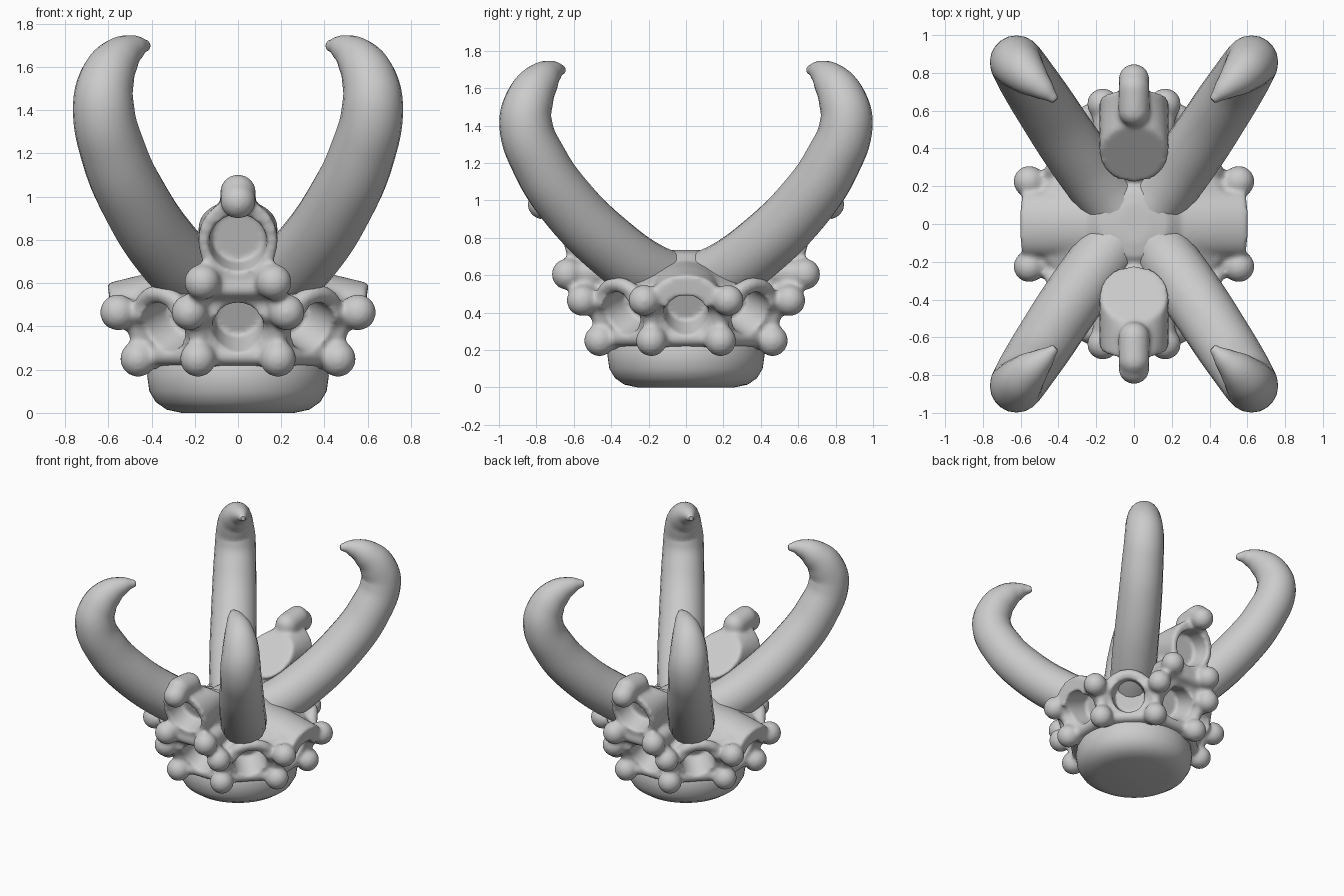
import bpy, bmesh
from math import sin, cos, pi
from mathutils import Vector, Matrix

if "Cube" in bpy.data.objects:
    bpy.data.objects.remove(bpy.data.objects["Cube"])


def loft(bm, rings):
    # closed skin through rings of points
    vs = [[bm.verts.new(p) for p in r] for r in rings]
    n = len(vs[0])
    fs = [bm.faces.new(vs[0][::-1]), bm.faces.new(vs[-1])]
    for a, b in zip(vs, vs[1:]):
        for i in range(n):
            j = (i + 1) % n
            fs.append(bm.faces.new((a[i], a[j], b[j], b[i])))
    bmesh.ops.recalc_face_normals(bm, faces=fs)


def ellipse(c, u, v, n=32):
    c, u, v = Vector(c), Vector(u), Vector(v)
    return [c + u * cos(2 * pi * i / n) + v * sin(2 * pi * i / n) for i in range(n)]


def rod(bm, a, b, ra, rb=None):
    a, b = Vector(a), Vector(b)
    rb = ra if rb is None else rb
    q = (b - a).to_track_quat('Z', 'Y')
    u, v = q @ Vector((1, 0, 0)), q @ Vector((0, 1, 0))
    loft(bm, [ellipse(a, u * ra, v * ra), ellipse(b, u * rb, v * rb)])


def ball(bm, c, r):
    bmesh.ops.create_uvsphere(bm, u_segments=24, v_segments=16, radius=r,
                              matrix=Matrix.Translation(c))


def finish(name, bm):
    me = bpy.data.meshes.new(name)
    bm.to_mesh(me)
    bm.free()
    ob = bpy.data.objects.new(name, me)
    bpy.context.collection.objects.link(ob)
    return ob


def smooth(ob):
    ob.data.polygons.foreach_set("use_smooth", [True] * len(ob.data.polygons))


def octagon(a, b, z):
    # a = corner x near the front, b = corner y of front
    return [Vector(p + (z,)) for p in ((a, -b), (b, -a), (b, a), (a, b),
                                       (-a, b), (-b, a), (-b, -a), (-a, -b))]


# rounded foot
bm = bmesh.new()
profile = [(.26, 0), (.33, .015), (.38, .05), (.41, .1), (.42, .17), (.41, .24), (.36, .32)]
loft(bm, [ellipse((0, 0, z), (r, 0, 0), (0, r, 0), 64) for r, z in profile])
smooth(finish("foot", bm))

# body core with the hub the horns grow from
bm = bmesh.new()
cut = bmesh.new()
loft(bm, [octagon(.15, .36, .19), octagon(.175, .43, .25), octagon(.205, .51, .46),
          octagon(.19, .46, .55), octagon(.14, .33, .62), octagon(.08, .2, .67)])
loft(bm, [ellipse((0, 0, z), (x, 0, 0), (0, y, 0)) for x, y, z in
          ((.3, .25, .5), (.27, .24, .62), (.24, .22, .68), (.18, .18, .72), (.08, .1, .735))])

# two rows of studs with connecting ribs and a round socket in each panel
low, high = octagon(.185, .462, .25), octagon(.225, .555, .465)
inner = Vector((0, 0, .4))
for i in range(8):
    j = (i + 1) % 8
    for row in (low, high):
        ball(bm, row[i], .084)
        rod(bm, row[i], row[i].lerp(inner, .35), .06, .08)
        k, l = row[i].lerp(inner, .1), row[j].lerp(inner, .1)
        rod(bm, k, l, .045)
    rod(bm, low[i].lerp(inner, .1), high[i].lerp(inner, .1), .045)
    mid_l, mid_h = (low[i] + low[j]) / 2, (high[i] + high[j]) / 2
    n = (high[j] - high[i]).cross(mid_h - mid_l).normalized()
    if n.xy.dot(mid_l.xy) < 0:
        n = -n
    c = mid_l.lerp(mid_h, .62)
    # upper arch over the socket
    up = (mid_h - mid_l).normalized()
    side = (high[j] - high[i]).normalized()
    arc = [c - n * .06 + side * .16 * cos(pi * t / 7) + up * .16 * sin(pi * t / 7) for t in range(8)]
    for p0, p1 in zip(arc, arc[1:]):
        rod(bm, p0, p1, .04)
    rod(cut, c - n * .19, c + n * .2, .11, .135)

for s in (-1, 1):
    # side hoods
    loft(bm, [ellipse((s * .15, 0, .56), (0, .2, 0), (0, 0, .13)),
              ellipse((s * .42, 0, .52), (0, .18, 0), (0, 0, .125)),
              ellipse((s * .59, 0, .5), (0, .17, 0), (.015 * s, 0, .1))])
    # front and back upright cups: flat slanted inner disc, socket facing outward
    loft(bm, [ellipse((0, s * .365, .865), (.183, 0, 0), (0, s * .155, .12)),
              ellipse((0, s * .66, .79), (.183, 0, 0), (0, s * .055, .2))])
    rod(bm, (0, s * .3, .55), (0, s * .5, .75), .16)
    axis = Vector((0, s * .96, -.26))
    c = Vector((0, s * .655, .785))
    rod(cut, c - axis * .14, c + axis * .12, .125, .145)
    # studs under the cup
    for t in (-1, 1):
        p = Vector((t * .165, s * .635, .605))
        ball(bm, p, .084)
        rod(bm, p, (t * .13, s * .4, .62), .06, .08)
        rod(bm, (t * .15, s * .58, .6), (t * .2, s * .5, .47), .05)
    rod(bm, (-.16, s * .57, .58), (.16, s * .57, .58), .05)
    # hooked knob on top
    ball(bm, (0, s * .765, .98), .083)
    ball(bm, (0, s * .72, 1.02), .083)
    ball(bm, (0, s * .6, 1.01), .083)
    rod(bm, (0, s * .6, 1.01), (0, s * .72, 1.02), .083)
    rod(bm, (0, s * .6, .88), (0, s * .6, 1.01), .083)

body = finish("studded_body", bm)
cutter = finish("socket_cutter", cut)
cutter.hide_render = True


def remesh(size):
    m = body.modifiers.new("fuse", 'REMESH')
    m.mode = 'VOXEL'
    m.voxel_size = size


# fuse the parts, hollow the sockets, soften the joins
remesh(.014)
m = body.modifiers.new("sockets", 'BOOLEAN')
m.operation, m.object, m.solver = 'DIFFERENCE', cutter, 'EXACT'
remesh(.012)
m = body.modifiers.new("soften", 'SMOOTH')
m.factor, m.iterations = .5, 7
dg = bpy.context.evaluated_depsgraph_get()
baked = bpy.data.meshes.new_from_object(body.evaluated_get(dg))
body.modifiers.clear()
body.data = baked
smooth(body)
bpy.data.objects.remove(cutter)

# four curved horns: (x, y, z, radius) along the path
path = [(.04, .03, .55, .16), (.18, .2, .61, .165), (.325, .4, .75, .165), (.48, .635, .985, .16),
        (.575, .78, 1.2, .152), (.622, .857, 1.41, .142), (.607, .835, 1.54, .13),
        (.55, .775, 1.64, .103), (.475, .71, 1.69, .058), (.415, .655, 1.7, .015)]
for sx in (-1, 1):
    for sy in (-1, 1):
        cu = bpy.data.curves.new("horn", 'CURVE')
        cu.dimensions = '3D'
        cu.bevel_depth, cu.bevel_resolution = 1, 8
        cu.resolution_u = 8
        cu.use_fill_caps = True
        sp = cu.splines.new('BEZIER')
        sp.bezier_points.add(len(path) - 1)
        sp.radius_interpolation = 'BSPLINE'
        for p, (x, y, z, r) in zip(sp.bezier_points, path):
            p.co = (sx * x, sy * y, z)
            p.radius = r
            p.handle_left_type = p.handle_right_type = 'AUTO'
        ob = bpy.data.objects.new("horn", cu)
        bpy.context.collection.objects.link(ob)
